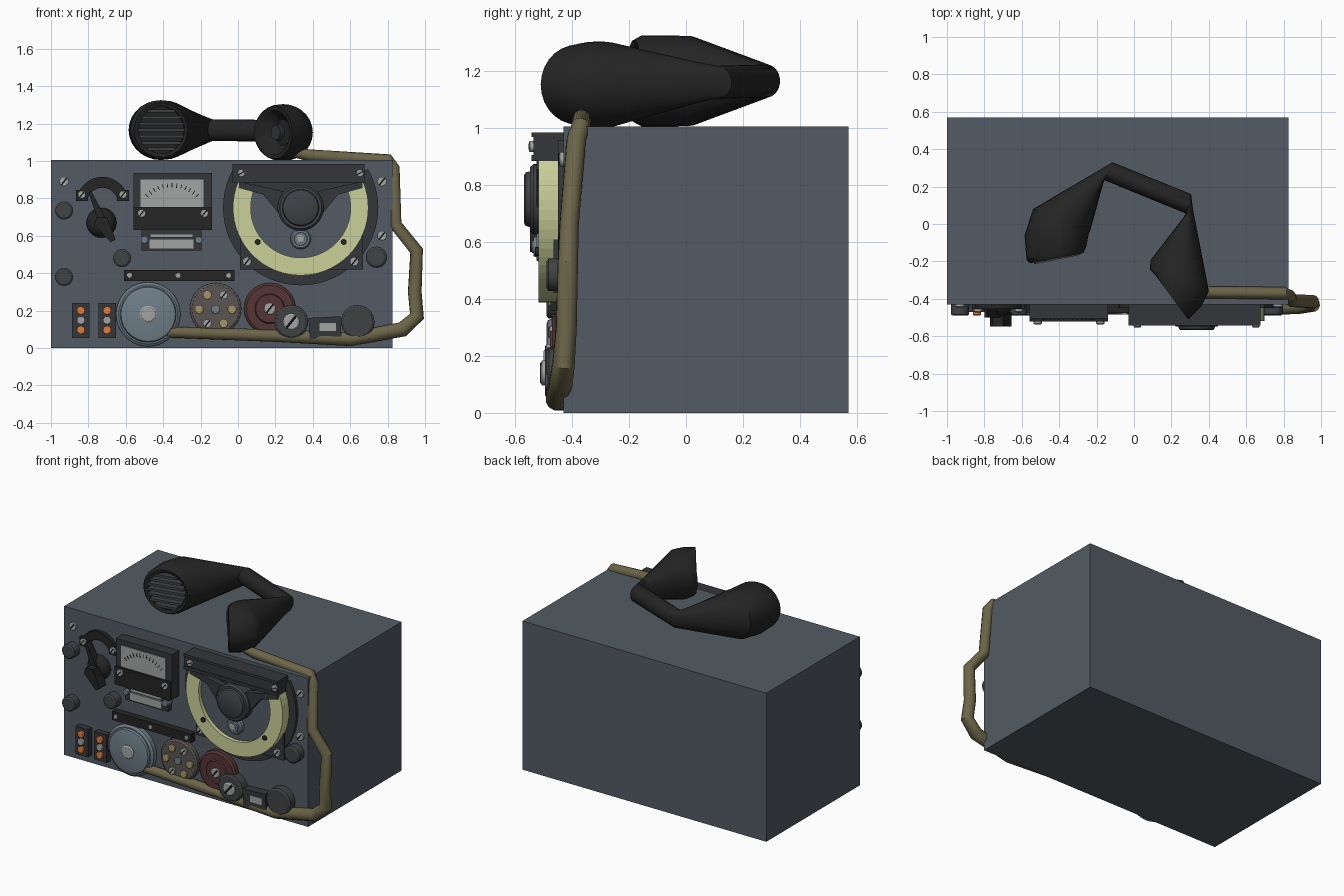
import bpy, bmesh, math
from mathutils import Vector

if "Cube" in bpy.data.objects:
    bpy.data.objects.remove(bpy.data.objects["Cube"])

F = -0.43  # front panel plane


def mat(name, r, g, b):
    m = bpy.data.materials.new(name)
    m.diffuse_color = (r, g, b, 1)
    m.use_nodes = True
    m.node_tree.nodes["Principled BSDF"].inputs["Base Color"].default_value = m.diffuse_color
    return m


BODY = mat("body_paint", .085, .105, .125)
DARK = mat("dark_metal", .035, .037, .042)
BLACK = mat("black_plastic", .018, .018, .018)
SOOT = mat("black_recess", .005, .005, .005)
KNOB = mat("knob_grey", .05, .054, .06)
STEEL = mat("steel_blue", .16, .21, .25)
PALE = mat("pale_grey", .36, .37, .37)
BRASS = mat("brass", .38, .30, .14)
BROWN = mat("brown_grey", .10, .09, .085)
RED = mat("dark_red", .09, .035, .035)
ORANGE = mat("orange", .8, .2, .04)
YELLOW = mat("scale_yellow", .6, .64, .32)
CABLE = mat("cable_tan", .15, .13, .065)


def finish(name, bm, m, smooth=False):
    bmesh.ops.recalc_face_normals(bm, faces=bm.faces)
    me = bpy.data.meshes.new(name)
    bm.to_mesh(me)
    bm.free()
    me.materials.append(m)
    ob = bpy.data.objects.new(name, me)
    bpy.context.collection.objects.link(ob)
    if smooth:
        bpy.ops.object.select_all(action='DESELECT')
        ob.select_set(True)
        bpy.context.view_layer.objects.active = ob
        bpy.ops.object.shade_smooth_by_angle(angle=math.radians(35))
    return ob


def loft(name, rings, m, smooth=True):
    """Skin a list of equal-length point rings and cap both ends."""
    bm = bmesh.new()
    vs = [[bm.verts.new(p) for p in r] for r in rings]
    n = len(vs[0])
    for a, b in zip(vs, vs[1:]):
        for i in range(n):
            j = (i + 1) % n
            bm.faces.new((a[i], a[j], b[j], b[i]))
    bm.faces.new(vs[0])
    bm.faces.new(vs[-1])
    return finish(name, bm, m, smooth)


def turned(name, x, z, prof, m, n=28):
    """Lathe around the y axis; prof holds (radius, distance from panel)."""
    return loft(name, [[(x + r * math.cos(2 * math.pi * i / n), F - d, z + r * math.sin(2 * math.pi * i / n))
                        for i in range(n)] for r, d in prof], m)


def disc(name, x, z, r, d, m, d0=-.01, n=28):
    c = min(.012, r * .2)
    return turned(name, x, z, [(r, d0), (r, d - c * .7), (r - c, d)], m, n)


def prism(name, pts, d0, d1, m):
    return loft(name, [[(x, F - d, z) for x, z in pts] for d in (d0, d1)], m, False)


def rect(name, x0, x1, z0, z1, d1, m, d0=-.01, tilt=0):
    cx, cz, c, s = (x0 + x1) / 2, (z0 + z1) / 2, math.cos(tilt), math.sin(tilt)
    pts = [(x - cx, z - cz) for x, z in ((x0, z0), (x1, z0), (x1, z1), (x0, z1))]
    return prism(name, [(cx + x * c - z * s, cz + x * s + z * c) for x, z in pts], d0, d1, m)


def sector(cx, cz, ro, ri, a0, a1, n=32):
    ang = [math.radians(a0 + (a1 - a0) * i / n) for i in range(n + 1)]
    return ([(cx + ro * math.cos(a), cz + ro * math.sin(a)) for a in ang] +
            [(cx + ri * math.cos(a), cz + ri * math.sin(a)) for a in reversed(ang)])


def screw(x, z, r, d=0, m=PALE, tilt=.9):
    disc("screw", x, z, r, d + .016, m, d - .01, 14)
    rect("screw_slot", x - r * .9, x + r * .9, z - r * .15, z + r * .15, d + .0175, SOOT, d, tilt)


# Cabinet
rect("cabinet", -1, .825, 0, 1.005, 0, BODY, -1.0)

# Panel screws and plain knobs
for x, z in ((-.93, .89), (.77, .89), (.77, .6)):
    screw(x, z, .026)
for x, z, r in ((-.93, .735, .048), (-.93, .38, .048), (-.62, .48, .048), (.74, .485, .057)):
    disc("small_knob", x, z, r, .06, KNOB)

# Selector switch with arc plate and lever
prism("selector_arc", sector(-.725, .775, .14, .082, 10, 170, 16), -.01, .025, BLACK)
for s in (-1, 1):
    rect("arc_foot", -.725 + s * .11 - .032, -.725 + s * .11 + .032, .785, .845, .025, BLACK)
    screw(-.725 + s * .11, .82, .021, .025)
turned("selector_knob", -.73, .67, [(.08, -.01), (.08, .02), (.06, .05), (.035, .06)], BLACK)
prism("selector_lever", [(-.75, .69), (-.80, .83), (-.785, .84), (-.70, .68)], .02, .07, BLACK)
prism("selector_grip", [(-.755, .70), (-.77, .66), (-.68, .565), (-.655, .58), (-.70, .70)], .04, .118, BLACK)

# Voltage meter
rect("meter_case", -.56, -.14, .63, .935, .075, DARK)
rect("meter_lower_cover", -.56, -.14, .63, .752, .09, BLACK)
rect("meter_window", -.52, -.185, .755, .90, .079, PALE)
for i in range(13):
    a = math.radians(45 + 7.5 * i)
    x, z = -.3525 + .19 * math.cos(a), .68 + .19 * math.sin(a)
    rect("meter_tick", x - .012, x + .012, z - .002, z + .002, .081, SOOT, .07, a)
for x in (-.515, -.18):
    screw(x, .72, .022, .09)

# Counter under the meter
rect("counter_plate", -.515, -.195, .52, .63, .04, DARK)
rect("counter_mask", -.47, -.24, .59, .61, .05, PALE)
rect("counter_window", -.475, -.235, .53, .582, .05, PALE)
for x in (-.50, -.21):
    disc("counter_bolt", x, .578, .02, .06, STEEL, n=12)

# Strip with three bolts
rect("label_strip", -.61, -.02, .358, .417, .045, BLACK)
for x in (-.58, -.32, -.05):
    disc("strip_bolt", x, .388, .014, .055, PALE, n=12)

# Lamp panels
for x in (-.84, -.70):
    rect("lamp_panel", x - .047, x + .047, .053, .24, .04, DARK)
    for z, m in ((.2, ORANGE), (.148, PALE), (.096, ORANGE)):
        disc("lamp", x, z, .022, .058, m, n=14)

# Lower row of dials
turned("large_wheel", -.48, .18, [(.172, -.01), (.172, .03), (.158, .042), (.15, .042), (.145, .055), (.13, .06)], STEEL, 36)
disc("wheel_hub", -.48, .18, .046, .07, PALE)
disc("contact_dial", -.12, .21, .138, .035, BROWN, n=36)
for k in range(7):
    if k < 6:
        a = math.radians(120 - 60 * k)
        x, z = -.12 + .088 * math.cos(a), .207 + .088 * math.sin(a)
        if k in (1, 4):
            screw(x, z, .023, .035)
        else:
            disc("contact", x, z, .024, .05, BRASS, n=14)
    else:
        disc("contact_centre", -.12, .207, .024, .05, STEEL, n=14)
turned("red_dial", .17, .21, [(.138, -.01), (.138, .03), (.125, .04), (.08, .04), (.075, .048)], RED, 36)
screw(.17, .21, .032, .048)
disc("tuning_knob", .285, .14, .09, .065, KNOB)
screw(.285, .14, .045, .065)
rect("socket_block", .38, .55, .05, .165, .06, DARK, tilt=.05)
rect("socket_window", .435, .525, .09, .135, .064, PALE)
disc("round_cap", .64, .14, .09, .06, KNOB)

# Main frequency dial
X, Z = .335, .75
prism("dial_backing", sector(X, Z, .415, .01, 150, 390, 40), -.01, .02, DARK)
rect("dial_plate", .012, .668, .42, .90, .035, DARK)
prism("scale_band", sector(X, Z, .362, .267, 158, 382, 40), .0, .088, YELLOW)
prism("dial_face", sector(X, Z, .27, .01, 152, 388, 36), .0, .062, BODY)
rect("dial_hood", -.03, .675, .90, .972, .105, DARK)
rect("dial_hood_top", -.03, .675, .968, .985, .112, DARK)
rect("dial_hood_lip", -.03, .675, .885, .905, .112, DARK)
for s in (-1, 1):
    prism("dial_wing", [(X + s * .33, Z + .14), (X + s * .33, Z + .105), (X + s * .20, Z + .07),
                        (X + s * .11, Z - .04), (X + s * .06, Z + .08), (X + s * .19, Z + .11)], .05, .095, DARK)
    disc("dial_bolt", X + s * .23, Z - .183, .016, .1, BLACK, n=12)
    screw(X + s * .287, .462, .024, .035)
    screw(X + s * .317, .935, .02, .105, tilt=.5)
turned("dial_knob", X, Z, [(.123, .03), (.123, .105), (.112, .118), (.098, .118), (.094, .132), (.085, .138)], KNOB, 36)
turned("dial_lens", X, .583, [(.055, .03), (.055, .085), (.047, .095), (.036, .095), (.034, .105)], STEEL)
disc("lens_centre", X, .583, .022, .112, PALE)


# Handset: each ring goes through an outer and an inner plan point
def oval(outer, inner, z, rz, n=28):
    o, i = Vector((*outer, z)), Vector((*inner, z))
    c, u = (o + i) / 2, (o - i) / 2
    return [c + u * math.cos(2 * math.pi * k / n) + Vector((0, 0, rz * math.sin(2 * math.pi * k / n))) for k in range(n)]


loft("handset", [
    oval((-.535, -.165), (-.29, -.115), 1.165, .125),
    oval((-.53, -.20), (-.285, -.15), 1.165, .125),
    oval((-.555, -.21), (-.27, -.155), 1.165, .145),
    oval((-.575, -.19), (-.255, -.12), 1.165, .16),
    oval((-.585, -.06), (-.24, -.045), 1.165, .16),
    oval((-.54, .08), (-.235, -.04), 1.165, .157),
    oval((-.115, .33), (-.16, .235), 1.165, .058),
    oval((.305, .16), (.28, .055), 1.16, .058),
    oval((.315, .08), (.26, .03), 1.16, .068),
    oval((.395, -.33), (.09, -.19), 1.152, .148),
    oval((.40, -.36), (.085, -.23), 1.152, .152),
    oval((.36, -.44), (.085, -.245), 1.152, .15),
    oval((.29, -.51), (.10, -.255), 1.152, .14),
    oval((.275, -.485), (.115, -.27), 1.152, .12),
    oval((.28, -.40), (.20, -.295), 1.152, .07)], BLACK)
loft("earpiece_button", [oval((.25, -.40), (.19, -.315), 1.152, .045),
                         oval((.225, -.425), (.175, -.35), 1.152, .04)], DARK)

# Mouthpiece grille slats, trimmed to the round opening
for k in range(-3, 4):
    h = k * .034
    w = math.sqrt(.126 ** 2 - h * h)
    ring = []
    for y in (-.14, -.19):
        ring.append([(-.41 + s * w * .98 - (.19 + y) * .2, y + s * w * .2, 1.165 + h + t * .008)
                     for s, t in ((-1, -1), (1, -1), (1, 1), (-1, 1))])
    loft("grille_slat", ring, KNOB, False)

# Cable from the earpiece round the side and along the lower front
path = [(.27, -.37, 1.05, .022), (.38, -.365, 1.03, .032), (.80, -.37, 1.005, .034), (.832, -.385, .96, .034),
        (.842, -.41, .66, .034), (.955, -.415, .52, .036), (.945, -.42, .30, .037), (.957, -.43, .17, .04),
        (.88, -.44, .10, .042), (.60, -.455, .047, .038), (.20, -.455, .066, .034), (-.38, -.45, .085, .030)]
cu = bpy.data.curves.new("cable", 'CURVE')
cu.dimensions = '3D'
cu.bevel_depth = 1
cu.bevel_resolution = 4
cu.use_fill_caps = True
sp = cu.splines.new('POLY')
sp.points.add(len(path) - 1)
for p, (x, y, z, r) in zip(sp.points, path):
    p.co, p.radius = (x, y, z, 1), r
cu.materials.append(CABLE)
cable = bpy.data.objects.new("cable", cu)
bpy.context.collection.objects.link(cable)
bpy.ops.object.select_all(action='DESELECT')
cable.select_set(True)
bpy.context.view_layer.objects.active = cable
bpy.ops.object.convert(target='MESH')
bpy.ops.object.shade_smooth_by_angle(angle=math.radians(35))
